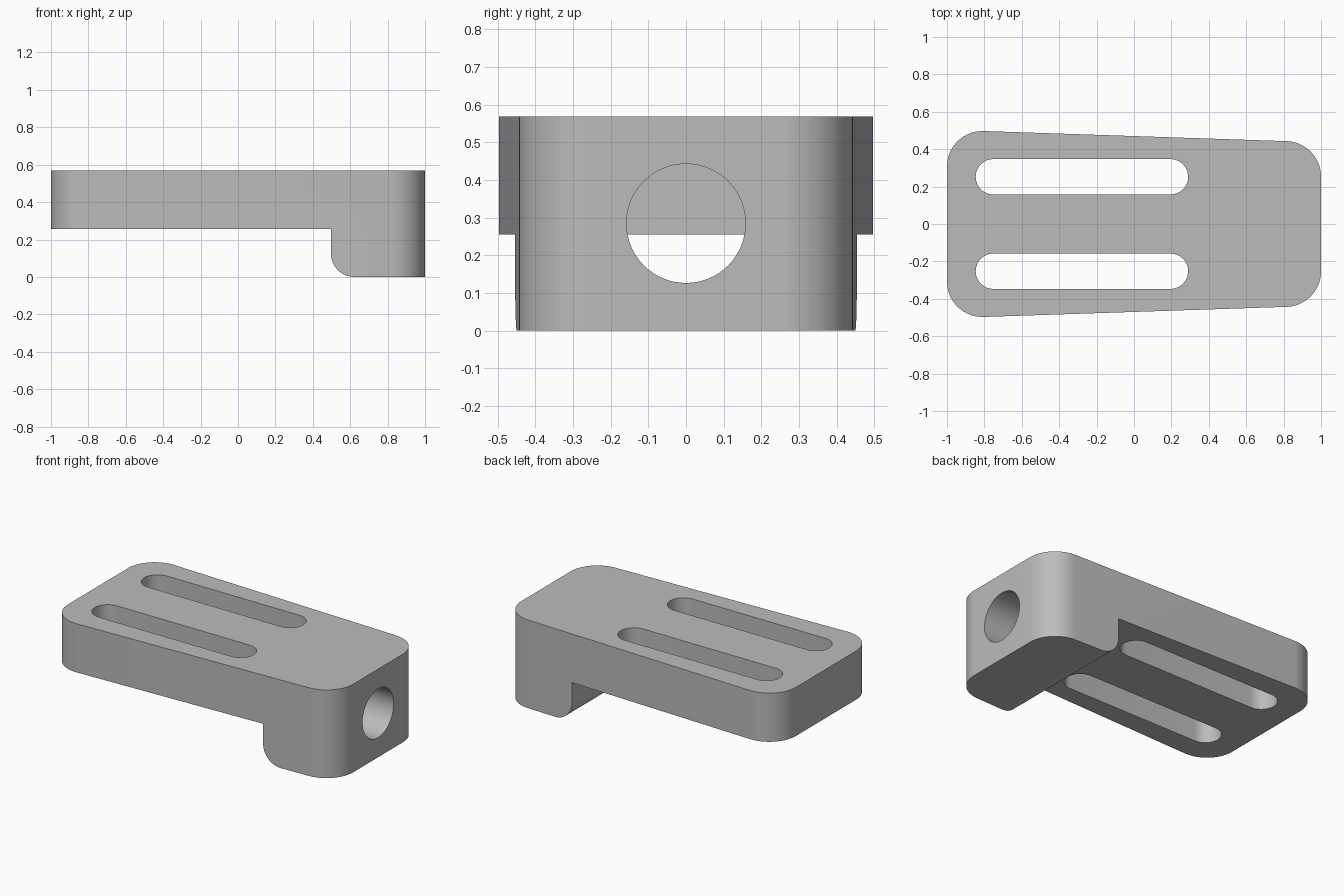
import bpy
import bmesh
from math import sin, cos, radians
from mathutils import Matrix, Vector

cube = bpy.data.objects.get("Cube")
if cube:
    bpy.data.objects.remove(cube, do_unlink=True)

grey = bpy.data.materials.new("plain grey")
grey.use_nodes = True
colour = (0.5, 0.5, 0.5, 1)
grey.diffuse_color = colour
grey.node_tree.nodes["Principled BSDF"].inputs["Base Color"].default_value = colour

TOP, PLATE_BOTTOM, LEG_X = 0.569, 0.255, 0.497


def arc(cx, cy, r, start, end, steps=20):
    angles = [radians(start + (end - start) * i / steps) for i in range(steps + 1)]
    return [(cx + r * cos(a), cy + r * sin(a)) for a in angles]


def extrude(name, outline, low, high, frame=Matrix()):
    """Extrude a 2D outline from low to high along the frame's third axis."""
    bm = bmesh.new()
    face = bm.faces.new([bm.verts.new((x, y, low)) for x, y in outline])
    new = bmesh.ops.extrude_face_region(bm, geom=[face])["geom"]
    bmesh.ops.translate(bm, vec=Vector((0, 0, high - low)),
                        verts=[v for v in new if isinstance(v, bmesh.types.BMVert)])
    bm.transform(frame)
    bmesh.ops.recalc_face_normals(bm, faces=bm.faces)
    mesh = bpy.data.meshes.new(name)
    bm.to_mesh(mesh)
    bm.free()
    mesh.materials.append(grey)
    obj = bpy.data.objects.new(name, mesh)
    bpy.context.collection.objects.link(obj)
    return obj


def cut(target, cutter, operation="DIFFERENCE"):
    mod = target.modifiers.new(cutter.name, "BOOLEAN")
    mod.operation, mod.solver, mod.object = operation, "EXACT", cutter
    bpy.context.view_layer.objects.active = target
    bpy.ops.object.modifier_apply(modifier=mod.name)
    bpy.data.objects.remove(cutter, do_unlink=True)


# Tapered plan with rounded corners
half = arc(0.81, 0.253, 0.19, 0, 88.1) + arc(-0.81, 0.307, 0.19, 88.1, 180)
plan = half + [(x, -y) for x, y in reversed(half)]
bracket = extrude("slotted_bracket", plan, 0, TOP)

# Side profile: plate with a round-heeled leg
r = 0.125
side = [(-1.1, PLATE_BOTTOM), (LEG_X, PLATE_BOTTOM)]
side += arc(LEG_X + r, r, r, 180, 270)
side += [(1.1, 0), (1.1, TOP + 0.1), (-1.1, TOP + 0.1)]
cut(bracket, extrude("side_profile", side, -0.6, 0.6, Matrix.Rotation(radians(90), 4, "X")),
    "INTERSECT")

# Two long slots through the plate
for y in (-0.2525, 0.2525):
    slot = arc(0.195, y, 0.0945, -90, 90) + arc(-0.752, y, 0.0945, 90, 270)
    cut(bracket, extrude("slot_cutter", slot, -0.1, TOP + 0.1))

# Round bore through the leg
circle = arc(0, 0, 0.158, 0, 360, 64)[:-1]
along_x = Matrix.Translation((0, 0, TOP / 2)) @ Matrix.Rotation(radians(90), 4, "Y")
cut(bracket, extrude("bore_cutter", circle, LEG_X - 0.002, 1.1, along_x))

bpy.ops.object.select_all(action="DESELECT")
bracket.select_set(True)
bpy.context.view_layer.objects.active = bracket
bpy.ops.object.shade_smooth_by_angle(angle=radians(30))
